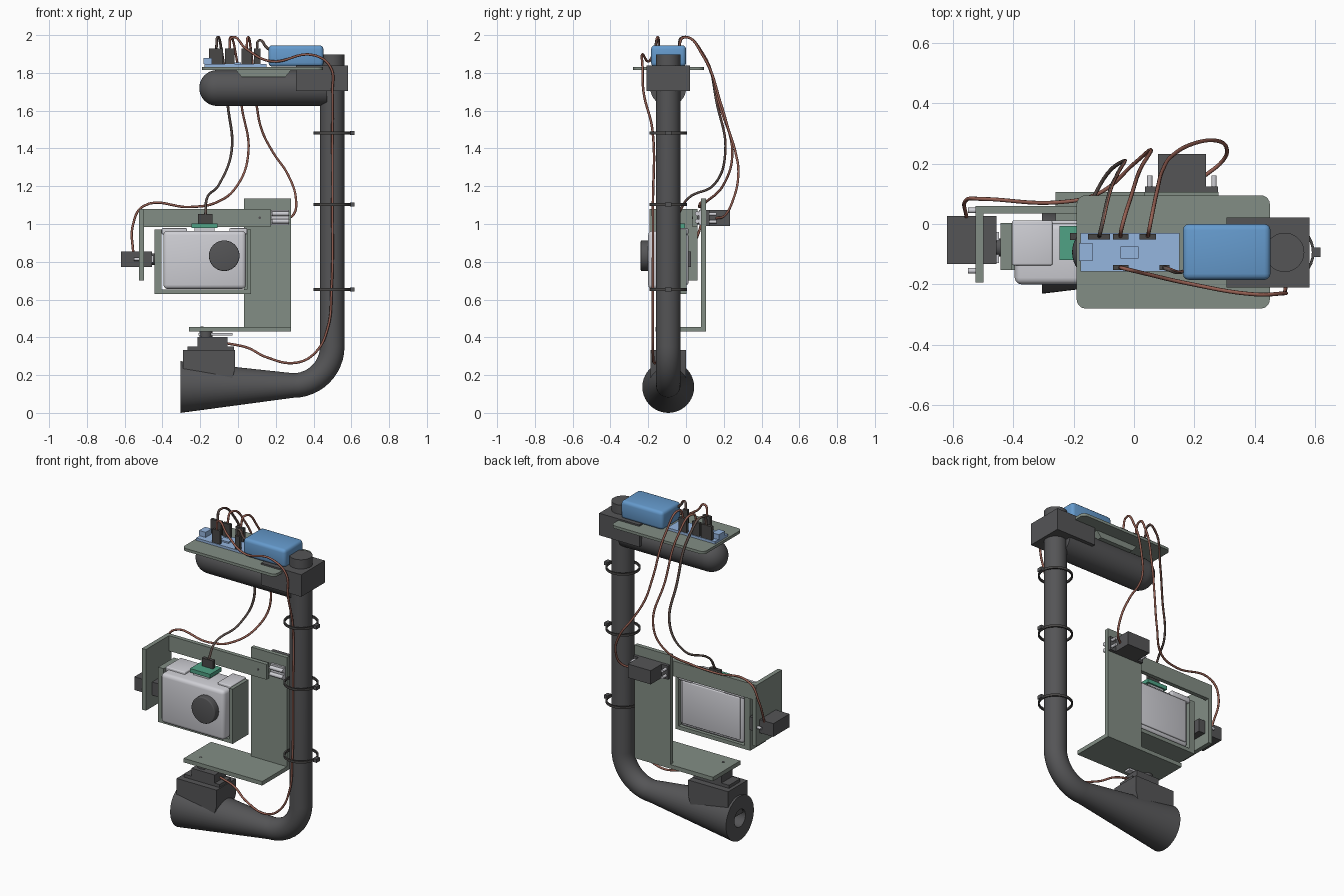
import bpy, bmesh, math
from mathutils import Vector, Matrix

if "Cube" in bpy.data.objects:
    bpy.data.objects.remove(bpy.data.objects["Cube"])

def mat(name, r, g, b):
    m = bpy.data.materials.new(name)
    m.diffuse_color = (r, g, b, 1)
    m.use_nodes = True
    m.node_tree.nodes["Principled BSDF"].inputs["Base Color"].default_value = m.diffuse_color
    return m

DARK = mat("dark grey plastic", .09, .09, .094)
BLACK = mat("black plastic", .066, .063, .061)
PLATE = mat("grey green plate", .225, .27, .232)
SILVER = mat("light grey", .62, .62, .66)
BLUE = mat("battery blue", .13, .325, .61)
BOARD = mat("board light blue", .30, .465, .74)
GREEN = mat("sensor green", .08, .36, .235)
BROWN = mat("wire red brown", .30, .115, .085)
UMBER = mat("wire dark brown", .11, .08, .07)

def finish(name, bm, m, angle=35):
    bmesh.ops.recalc_face_normals(bm, faces=bm.faces)
    me = bpy.data.meshes.new(name)
    bm.to_mesh(me)
    bm.free()
    me.materials.append(m)
    me.shade_smooth()
    me.set_sharp_from_angle(angle=math.radians(angle))
    ob = bpy.data.objects.new(name, me)
    bpy.context.collection.objects.link(ob)
    return ob

def box(name, x, y, z, m, bevel=0, axis=None, seg=3):
    """Box from ranges; bevel all edges, or only those along one axis."""
    bm = bmesh.new()
    bmesh.ops.create_cube(bm, size=1)
    for v in bm.verts:
        v.co = Vector(sum(r) / 2 + c * (r[1] - r[0]) for r, c in zip((x, y, z), v.co))
    if bevel:
        edges = [e for e in bm.edges if axis is None or
                 abs((e.verts[0].co - e.verts[1].co).normalized()[axis]) > .9]
        bmesh.ops.bevel(bm, geom=edges, offset=bevel, segments=seg, profile=.5, affect='EDGES')
    return finish(name, bm, m)

def cyl(name, center, r, length, axis, m, bevel=0, seg=32):
    bm = bmesh.new()
    bmesh.ops.create_cone(bm, cap_ends=True, segments=seg, radius1=r, radius2=r, depth=length)
    if bevel:
        rim = [e for e in bm.edges if abs(e.verts[0].co.z - e.verts[1].co.z) < 1e-5]
        bmesh.ops.bevel(bm, geom=rim, offset=bevel, segments=3, profile=.5, affect='EDGES')
    rot = Vector((0, 0, 1)).rotation_difference(Vector(axis)).to_matrix().to_4x4()
    bm.transform(Matrix.Translation(center) @ rot)
    return finish(name, bm, m)

def sweep(name, rings, y, m, seg=40):
    """Round section swept in the xz plane; rings are (x, z, direction angle, radius)."""
    bm = bmesh.new()
    loops = []
    for x, z, a, r in rings:
        loop = []
        for i in range(seg):
            t = math.tau * i / seg
            u, v = r * math.cos(t), r * math.sin(t)
            loop.append(bm.verts.new((x - u * math.sin(a), y + v, z + u * math.cos(a))))
        loops.append(loop)
    for a, b in zip(loops, loops[1:]):
        for i in range(seg):
            j = (i + 1) % seg
            bm.faces.new((a[i], a[j], b[j], b[i]))
    bm.faces.new(loops[0])
    bm.faces.new(loops[-1])
    return finish(name, bm, m)

def prism(name, pts, y, m):
    bm = bmesh.new()
    f = bm.faces.new([bm.verts.new((px, y[0], pz)) for px, pz in pts])
    g = bmesh.ops.extrude_face_region(bm, geom=[f])
    for v in g['geom']:
        if isinstance(v, bmesh.types.BMVert):
            v.co.y = y[1]
    return finish(name, bm, m)

def wire(name, pts, m, r):
    cu = bpy.data.curves.new(name + "_path", 'CURVE')
    cu.dimensions = '3D'
    cu.bevel_depth, cu.bevel_resolution, cu.resolution_u, cu.use_fill_caps = r, 2, 8, True
    sp = cu.splines.new('BEZIER')
    sp.bezier_points.add(len(pts) - 1)
    for bp, p in zip(sp.bezier_points, pts):
        bp.co = p
        bp.handle_left_type = bp.handle_right_type = 'AUTO'
    sp.use_smooth = True
    cu.materials.append(m)
    ob = bpy.data.objects.new(name, cu)
    bpy.context.collection.objects.link(ob)

PX, PY = .499, -.094   # pole axis

# Handle: hollow cone grip, elbow and upright pole in one sweep
rings = [(.05, .137, 0, .054), (-.305, .137, 0, .054), (-.305, .137, 0, .137)]
for i in range(13):
    a = math.pi / 2 * i / 12
    rings.append((.292 + .207 * math.sin(a), .352 - .207 * math.cos(a), a, .065))
rings.append((PX, 1.897, math.pi / 2, .065))
sweep("handle_pole", rings, PY, DARK)

# Top arm with rounded end, and clamp block
arm = [(-.11 - .095 * math.cos(a), 1.72, 0, max(.095 * math.sin(a), .002))
       for a in [math.pi / 2 * i / 10 for i in range(11)]]
sweep("top_arm", arm + [(.47, 1.72, 0, .095)], PY, DARK)
box("clamp_block", (.306, .582), (-.21, .022), (1.703, 1.84), DARK)

# Cable ties around the pole
for k, z in enumerate((1.482, 1.103, .653)):
    tie = bmesh.new()
    grid = [[tie.verts.new((PX + r * math.cos(t), PY + r * math.sin(t), z + h))
             for r, h in ((.09, -.007), (.099, -.007), (.099, .007), (.09, .007))]
            for t in [math.tau * i / 32 for i in range(32)]]
    for i in range(32):
        a, b = grid[i], grid[(i + 1) % 32]
        for j in range(4):
            tie.faces.new((a[j], b[j], b[(j + 1) % 4], a[(j + 1) % 4]))
    finish(f"cable_tie_{k}", tie, BLACK)
    box(f"tie_head_{k}", (.592, .617), (PY - .016, PY + .016), (z - .011, z + .011), DARK)

# Electronics shelf with board, battery and connectors
box("shelf", (-.19, .45), (-.28, .095), (1.814, 1.831), PLATE, .03, 2, 5)
prism("shelf_saddle", [(-.01, 1.814), (.02, 1.777), (.25, 1.777), (.28, 1.814)], (-.2, .01), PLATE)
box("battery", (.162, .452), (-.185, 0), (1.833, 1.946), BLUE, .02)
box("controller_board", (-.178, .15), (-.157, -.03), (1.831, 1.846), BOARD)
box("board_socket", (-.182, -.137), (-.122, -.063), (1.846, 1.878), BOARD)
box("board_chip", (-.045, .015), (-.114, -.074), (1.846, 1.855), BOARD)
for k, (a, b, y) in enumerate([(-.153, -.08, -.042), (-.07, -.018, -.042), (.018, .073, -.042),
                               (-.07, -.018, -.144), (.085, .118, -.144)]):
    box(f"plug_{k}", (a, b), (y - .009, y + .009), (1.846, 1.93), BLACK)

# Base motor on the grip
prism("base_mount", [(-.29, .15), (-.29, .333), (-.015, .333), (-.015, .235), (-.04, .15)],
      (-.188, 0), DARK)
box("base_motor_flange", (-.268, -.022), (-.15, -.04), (.333, .352), DARK)
box("base_motor", (-.215, -.055), (-.15, -.04), (.352, .402), DARK)
cyl("base_motor_shaft", (-.17, PY, .415), .035, .04, (0, 0, 1), DARK)
box("base_horn", (-.21, -.03), (-.115, -.075), (.41, .422), SILVER)

# Yaw bracket: floor plate and upright plate
box("yaw_floor", (-.26, .28), (-.162, .106), (.431, .456), PLATE)
box("yaw_upright", (.033, .28), (.08, .106), (.431, 1.134), PLATE)
cyl("floor_screw", (-.19, PY, .456), .008, .004, (0, 0, 1), DARK, 0, 12)

# Rear motor on the upright plate
box("rear_motor", (.08, .238), (.106, .232), (.99, 1.075), DARK)
box("rear_motor_flange", (.037, .278), (.106, .125), (.99, 1.075), DARK)
box("rear_motor_front", (.175, .27), (.068, .08), (.995, 1.075), SILVER)
for x in (.052, .265):
    for z in (1.012, 1.053):
        cyl("rear_motor_screw", (x, .138, z), .009, .045, (0, 1, 0), SILVER, 0, 12)
for z in (1.015, 1.055):
    cyl("rear_axle", (.225, .06, z), .012, .09, (1, 0, 0), SILVER, 0, 16)
cyl("rear_motor_shaft", (.12, .07, 1.032), .035, .03, (0, 1, 0), DARK)

# Roll bracket: back bar and side plate
box("roll_bar", (-.525, .172), (.034, .06), (.985, 1.08), PLATE)
box("roll_side", (-.525, -.498), (-.193, .06), (.70, 1.08), PLATE)
cyl("bar_screw", (.115, .033, 1.033), .007, .004, (0, 1, 0), DARK, 0, 12)

# Side motor
box("side_motor", (-.62, -.455), (-.132, .027), (.773, .855), DARK)
cyl("side_motor_shaft", (-.45, -.078, .814), .03, .04, (1, 0, 0), DARK)
box("side_horn", (-.456, -.447), (-.13, -.026), (.795, .833), SILVER)
for y in (-.155, .045):
    cyl("side_motor_screw", (-.535, y, .814), .009, .03, (1, 0, 0), SILVER, 0, 12)

# Camera cradle: sides, floor and corner clips
box("cradle_left", (-.443, -.405), (-.152, .003), (.63, .97), PLATE)
box("cradle_right", (.048, .07), (-.152, .003), (.63, .97), PLATE)
box("cradle_floor", (-.443, .07), (-.152, .003), (.63, .653), PLATE)
box("clip_left", (-.404, -.27), (-.137, .012), (.945, .978), SILVER, .006)
box("clip_right", (-.045, .048), (-.137, .012), (.945, .978), SILVER, .006)

# Camera: body, back panel and lens
box("camera_body", (-.395, .042), (-.2, .003), (.656, .964), SILVER, .022)
box("camera_back", (-.375, .022), (-.01, .012), (.68, .944), SILVER, .005)
cyl("camera_lens", (-.073, -.21, .832), .081, .06, (0, 1, 0), DARK, .006, 40)

# Motion sensor on the camera
box("sensor_foot", (-.23, -.124), (-.11, -.016), (.96, .979), SILVER)
box("sensor_board", (-.246, -.108), (-.12, -.006), (.978, 1.002), GREEN)
box("sensor_plug", (-.212, -.136), (-.053, -.03), (1.002, 1.052), BLACK)

# Cables, each a pair of strands
cables = {
    "sensor_cable": [(-.115, -.04, 1.93), (-.11, -.02, 1.988), (-.085, .09, 1.9), (-.055, .165, 1.63),
                     (-.035, .208, 1.38), (-.1, .15, 1.21), (-.165, .01, 1.135), (-.173, -.042, 1.05)],
    "side_cable": [(-.045, -.04, 1.93), (-.04, -.01, 1.988), (-.01, .09, 1.89), (.02, .18, 1.62),
                   (.055, .245, 1.38), (0, .2, 1.21), (-.12, .1, 1.112), (-.25, .072, 1.09),
                   (-.5, .083, 1.095), (-.555, .08, 1.0), (-.555, .02, .84)],
    "rear_cable": [(.046, -.04, 1.93), (.052, -.01, 1.988), (.072, .09, 1.89), (.1, .19, 1.62),
                   (.125, .225, 1.5), (.185, .262, 1.38), (.265, .277, 1.26), (.307, .25, 1.13),
                   (.29, .205, 1.045), (.235, .16, 1.03)],
    "base_cable": [(-.045, -.144, 1.93), (-.03, -.148, 1.988), (.04, -.165, 1.93), (.17, -.195, 1.862),
                   (.4, -.233, 1.894), (.49, -.23, 1.83), (.5, -.225, 1.7), (.5, -.178, 1.5),
                   (.5, -.175, 1.1), (.495, -.175, .65), (.475, -.175, .45), (.41, -.175, .32),
                   (.31, -.17, .266), (.15, -.14, .295), (.05, -.11, .345), (-.055, -.096, .368)],
    "battery_cable": [(.1, -.144, 1.93), (.112, -.15, 1.972), (.15, -.16, 1.935), (.18, -.15, 1.91)],
}
for name, pts in cables.items():
    dark = name in ("sensor_cable", "battery_cable")
    wire(name, pts, UMBER if dark else BROWN, .0065)
    if dark:
        wire(name + "_second", [(x + .004, y + .003, z + .002) for x, y, z in pts], BROWN, .0035)
